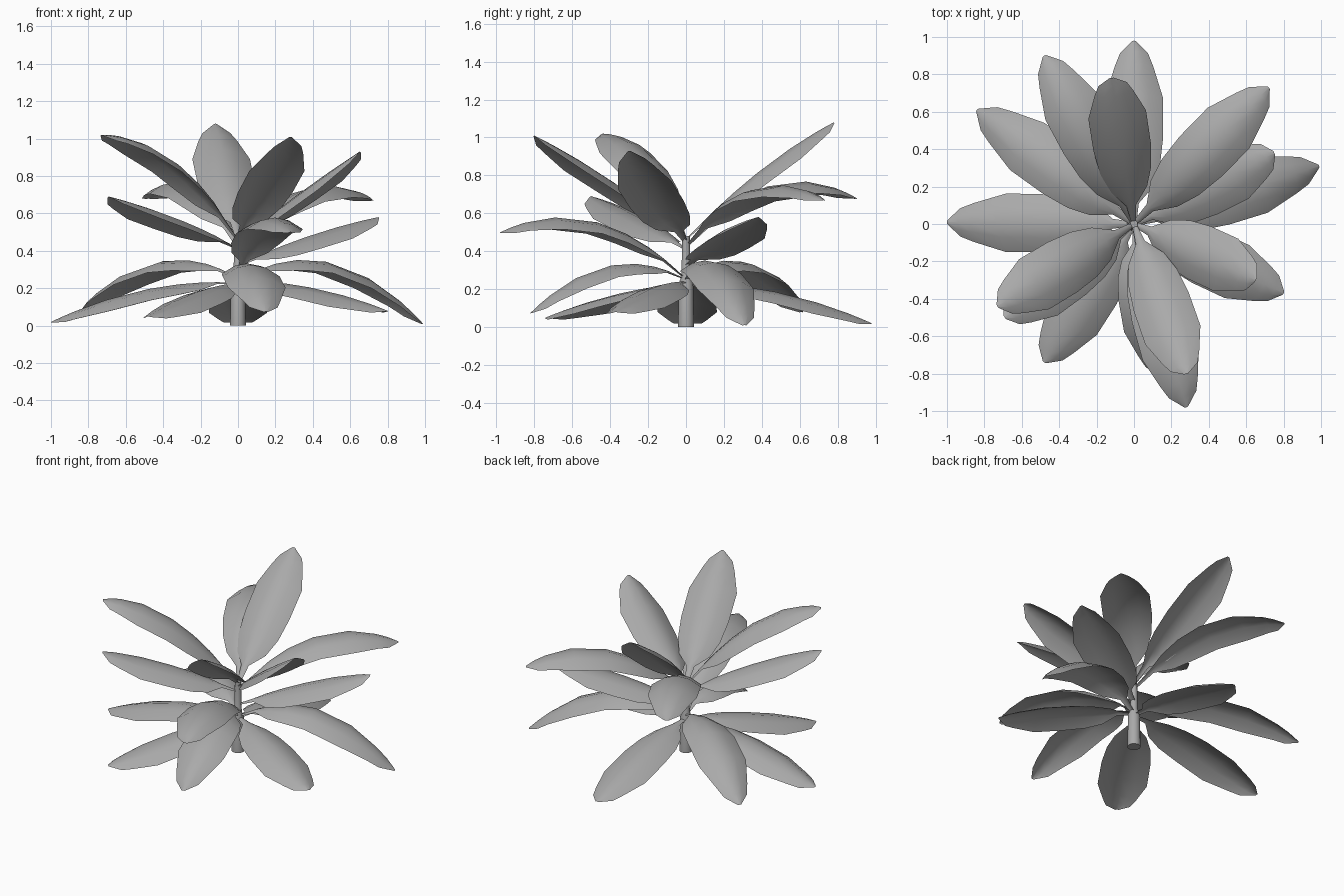
import bpy
import bmesh
from math import sin, cos, tau
from mathutils import Vector

cube = bpy.data.objects.get("Cube")
if cube:
    bpy.data.objects.remove(cube, do_unlink=True)

# One plain grey for the whole plant
grey = bpy.data.materials.new("plain_grey")
grey.use_nodes = True
colour = (0.4, 0.4, 0.4, 1)
grey.diffuse_color = colour
grey.node_tree.nodes["Principled BSDF"].inputs["Base Color"].default_value = colour

# Half-width of a leaf at fractions of its length: short stalk, then a broad blade
OUTLINE = [(0, .014), (.1, .026), (.19, .1), (.31, .138), (.47, .155),
           (.7, .156), (.87, .104), (.94, .076), (1, .01)]
ACROSS = (-1, -.5, 0, .5, 1)
DROOP = 0.4


def finish(name, bm):
    mesh = bpy.data.meshes.new(name)
    bm.to_mesh(mesh)
    bm.free()
    mesh.materials.append(grey)
    obj = bpy.data.objects.new(name, mesh)
    bpy.context.collection.objects.link(obj)
    for face in mesh.polygons:
        face.use_smooth = True
    return obj


def skin(bm, rows, closed=False):
    """Join neighbouring rows of vertices with quads."""
    for low, high in zip(rows, rows[1:]):
        count = len(low)
        for i in range(count if closed else count - 1):
            j = (i + 1) % count
            bm.faces.new((low[i], low[j], high[j], high[i]))


def leaf(name, x, y, base_z, mid_z, tip_z, lean=0):
    """Arched blade from the stem to its tip, with edges curling down."""
    bm = bmesh.new()
    outward = Vector((x, y, 0)).normalized()
    side = Vector((-outward.y, outward.x, lean)).normalized()
    start = outward * 0.015 + Vector((0, 0, base_z))
    tip = Vector((x, y, tip_z))
    middle = (start + tip) / 2
    middle.z = mid_z
    bend = middle * 2 - (start + tip) / 2
    rows = []
    for t, half in OUTLINE:
        spine = start * (1 - t) ** 2 + bend * 2 * t * (1 - t) + tip * t * t
        along = (bend - start) * (1 - t) + (tip - bend) * t
        normal = along.cross(side).normalized()
        rows.append([bm.verts.new(spine - side * half * u - normal * half * DROOP * u * u)
                     for u in ACROSS])
    skin(bm, rows)
    bm.normal_update()
    if sum(f.normal.z for f in bm.faces) < 0:
        bmesh.ops.reverse_faces(bm, faces=bm.faces[:])
    return finish(name, bm)


# Leaves by tier: tip x, tip y, base height, middle height, tip height, sideways lean
TIERS = {
    "lower_leaf": [
        (0, .98, .23, .18, .02), (.99, .31, .25, .335, .01),
        (.8, -.37, .24, .2, .08), (.15, -.82, .26, .32, .075),
        (-.48, -.74, .23, .17, .05), (-1, .01, .23, .19, .02),
        (-.84, .61, .26, .34, .08)],
    "middle_leaf": [
        (-.48, .9, .44, .75, .68), (.72, .73, .44, .73, .67),
        (.75, .38, .33, .48, .58), (.28, -.98, .27, .56, .5),
        (-.69, -.5, .42, .58, .69)],
    "upper_leaf": [
        (-.12, .78, .48, .83, 1.08), (.65, -.3, .46, .71, .93, .15),
        (.28, -.8, .48, .78, 1.01), (-.73, -.44, .48, .89, 1.02)],
}
for tier, leaves in TIERS.items():
    for number, spec in enumerate(leaves, 1):
        leaf(f"{tier}_{number}", *spec)

# Stem: thick foot and a thin shoot carrying the upper leaves
bm = bmesh.new()
SIDES = 12
rings = [[bm.verts.new((r * cos(tau * i / SIDES), r * sin(tau * i / SIDES), z))
          for i in range(SIDES)]
         for r, z in ((.042, 0), (.038, .23), (.024, .27), (.02, .48))]
skin(bm, rings, closed=True)
bm.faces.new(rings[0][::-1])
bm.faces.new(rings[-1])
stem = finish("stem", bm)
bpy.ops.object.select_all(action="DESELECT")
stem.select_set(True)
bpy.context.view_layer.objects.active = stem
bpy.ops.object.shade_smooth_by_angle()
